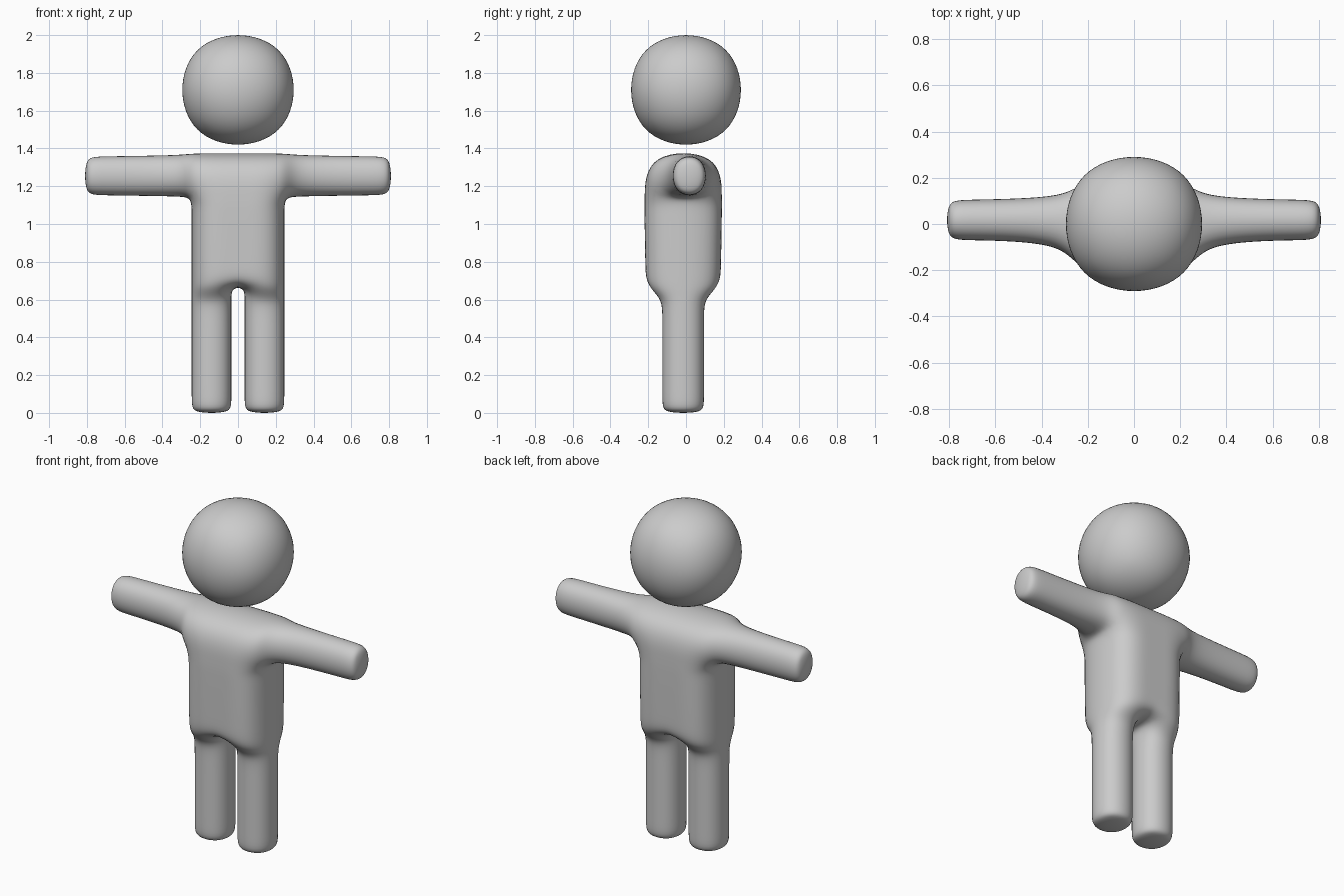
import bpy, bmesh

if "Cube" in bpy.data.objects:
    bpy.data.objects.remove(bpy.data.objects["Cube"])

clay = bpy.data.materials.new("grey_clay")
clay.diffuse_color = (0.6, 0.6, 0.6, 1)
clay.use_nodes = True
clay.node_tree.nodes["Principled BSDF"].inputs["Base Color"].default_value = clay.diffuse_color


def finish(name, bm, levels):
    """Turn a cage into a smooth subdivided object."""
    bmesh.ops.recalc_face_normals(bm, faces=bm.faces)
    for f in bm.faces:
        f.smooth = True
    mesh = bpy.data.meshes.new(name)
    bm.to_mesh(mesh)
    bm.free()
    mesh.materials.append(clay)
    ob = bpy.data.objects.new(name, mesh)
    bpy.context.collection.objects.link(ob)
    sub = ob.modifiers.new("smooth", 'SUBSURF')
    sub.levels = sub.render_levels = levels


def bridge(bm, a, b):
    for i in range(len(a)):
        j = (i + 1) % len(a)
        bm.faces.new((a[i], a[j], b[j], b[i]))


def limb(bm, start, rings):
    """Extend a four-sided opening through rings of points and cap it."""
    for pts in rings:
        nxt = [bm.verts.new(p) for p in pts]
        bridge(bm, start, nxt)
        start = nxt
    bm.faces.new(start)


# Body cage: torso rings of eight points, counted round from front left
W, C = 0.255, 0.026
XS = (-W, -C, C, W)
bm = bmesh.new()
torso = []
for z, front, back in ((0.66, -0.21, 0.18), (0.75, -0.215, 0.185), (1.07, -0.22, 0.19),
                       (1.13, -0.22, 0.19), (1.385, -0.21, 0.185)):
    torso.append([bm.verts.new((x, front, z)) for x in XS] +
                 [bm.verts.new((x, back, z)) for x in reversed(XS)])

# Torso walls, leaving the two shoulder openings
for k in range(4):
    lo, hi = torso[k], torso[k + 1]
    for i in range(8):
        if k == 3 and i in (3, 7):
            continue
        j = (i + 1) % 8
        bm.faces.new((lo[i], lo[j], hi[j], hi[i]))

# Shoulder top and crotch
top, bot = torso[4], torso[0]
for i in range(3):
    bm.faces.new((top[i], top[i + 1], top[6 - i], top[7 - i]))
bm.faces.new((bot[1], bot[2], bot[5], bot[6]))

# Arms and legs, mirrored by sign
for s in (1, -1):
    f, b = (3, 4) if s > 0 else (0, 7)
    lo, hi = torso[3], torso[4]
    arm = []
    for x, hy, z0, z1 in ((0.30, 0.104, 1.137, 1.373), (0.745, 0.095, 1.143, 1.367),
                          (0.815, 0.092, 1.147, 1.363)):
        arm.append([(s * x, 0.0175 - hy, z0), (s * x, 0.0175 + hy, z0),
                    (s * x, 0.0175 + hy, z1), (s * x, 0.0175 - hy, z1)])
    limb(bm, [lo[f], lo[b], hi[b], hi[f]], arm)

    i0, i1, i2, i3 = (2, 3, 4, 5) if s > 0 else (1, 0, 7, 6)
    leg = [[(s * 0.0255, -0.135, z), (s * 0.2545, -0.135, z),
            (s * 0.2545, 0.105, z), (s * 0.0255, 0.105, z)]
           for z in (0.60, 0.50, 0.05, -0.004)]
    limb(bm, [bot[i0], bot[i1], bot[i2], bot[i3]], leg)
finish("body", bm, 3)

# Head: rounded cube floating above the shoulders
bm = bmesh.new()
bmesh.ops.create_cube(bm, size=2)
for v in bm.verts:
    v.co = (v.co.x * 0.351, v.co.y * 0.346, 1.71 + v.co.z * 0.345)
finish("head", bm, 4)
